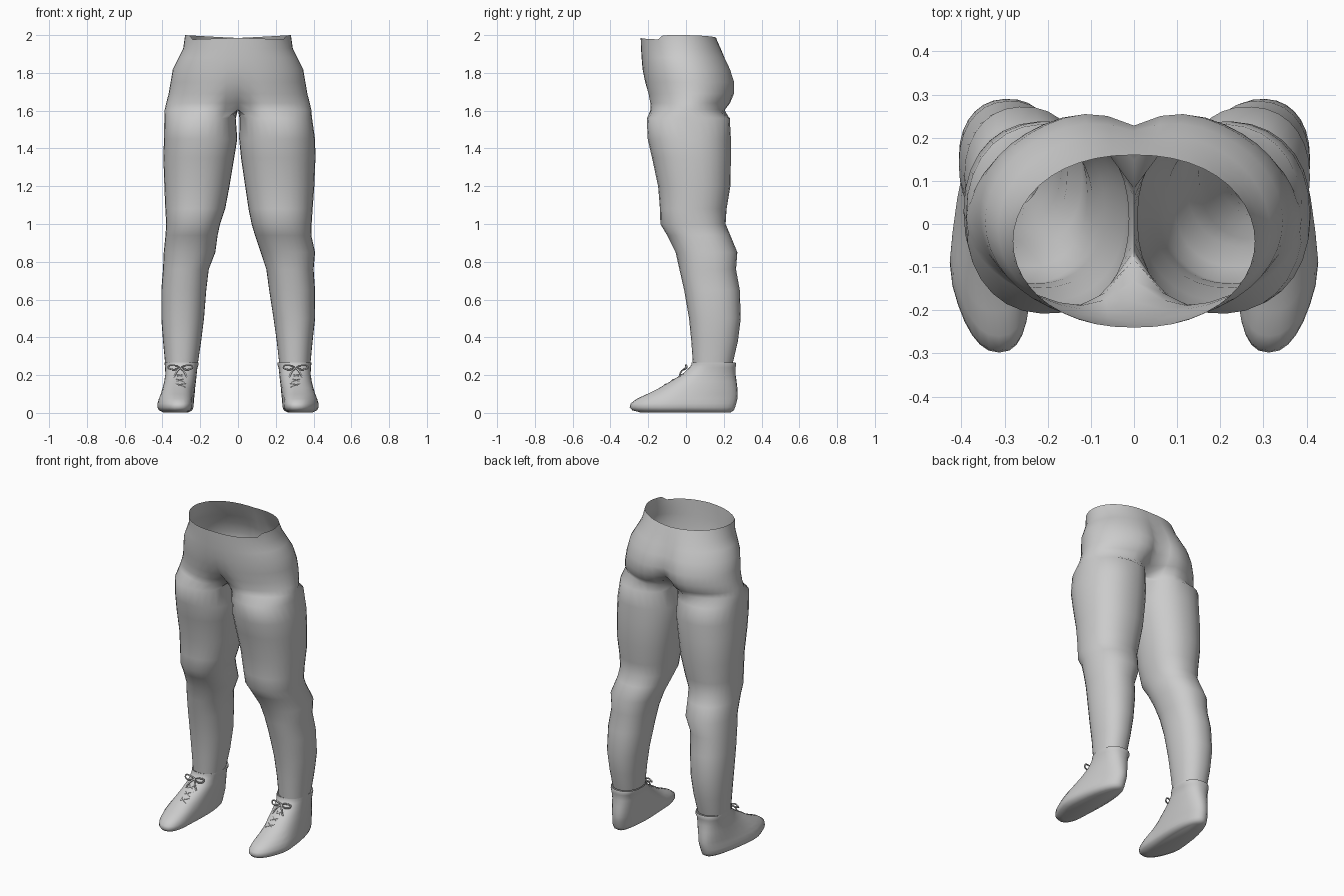
import bpy, bmesh, math
from mathutils import Vector

if "Cube" in bpy.data.objects:
    bpy.data.objects.remove(bpy.data.objects["Cube"])

grey = bpy.data.materials.new("plain grey")
grey.diffuse_color = (0.6, 0.6, 0.6, 1)
grey.use_nodes = True
grey.node_tree.nodes["Principled BSDF"].inputs["Base Color"].default_value = grey.diffuse_color
ARC, INNER = 22, 8          # points round the outside and the inside of a leg
A0 = 0.75                   # half angle taken by the inside points


def finish(obj, angle=60):
    obj.data.materials.append(grey)
    bpy.ops.object.select_all(action='DESELECT')
    obj.select_set(True)
    bpy.context.view_layer.objects.active = obj
    bpy.ops.object.shade_smooth_by_angle(angle=math.radians(angle))


def new_object(name, bm):
    bmesh.ops.remove_doubles(bm, verts=bm.verts, dist=0.0005)
    bmesh.ops.recalc_face_normals(bm, faces=bm.faces)
    mesh = bpy.data.meshes.new(name)
    bm.to_mesh(mesh)
    bm.free()
    obj = bpy.data.objects.new(name, mesh)
    bpy.context.collection.objects.link(obj)
    return obj


def loft(bm, rows, closed):
    rows = [[bm.verts.new(p) for p in row] for row in rows]
    for a, b in zip(rows, rows[1:]):
        n = len(a)
        for i in range(n if closed else n - 1):
            j = (i + 1) % n
            bm.faces.new((a[i], a[j], b[j], b[i]))
    return rows


def lerp_rows(rows, z):
    for a, b in zip(rows, rows[1:]):
        if b[0] <= z <= a[0]:
            t = (a[0] - z) / (a[0] - b[0])
            return [p + (q - p) * t for p, q in zip(a, b)]


# Hip rows: height, half width, front, back, front centre dent, back cleft
HIPS = [
    (1.985, 0.280, -0.240, 0.160, 0.00, 0.00),
    (1.930, 0.290, -0.238, 0.190, 0.00, 0.01),
    (1.880, 0.315, -0.235, 0.215, 0.00, 0.02),
    (1.820, 0.345, -0.230, 0.245, 0.00, 0.03),
    (1.750, 0.357, -0.222, 0.268, 0.01, 0.04),
    (1.690, 0.367, -0.210, 0.268, 0.03, 0.06),
    (1.640, 0.380, -0.202, 0.248, 0.07, 0.10),
    (1.605, 0.388, -0.202, 0.222, 0.12, 0.14),
]
# Leg rows: height, left inner, left outer, right inner, right outer, front, back
LEGS = [
    (1.560, 0.012, 0.390, 0.008, 0.392, -0.208, 0.232),
    (1.450, 0.004, 0.392, 0.006, 0.408, -0.203, 0.238),
    (1.350, 0.020, 0.395, 0.016, 0.410, -0.180, 0.238),
    (1.200, 0.045, 0.390, 0.038, 0.404, -0.148, 0.235),
    (1.080, 0.068, 0.385, 0.056, 0.395, -0.138, 0.215),
    (1.000, 0.095, 0.380, 0.072, 0.390, -0.136, 0.210),
    (0.940, 0.108, 0.384, 0.090, 0.388, -0.100, 0.235),
    (0.850, 0.120, 0.393, 0.120, 0.408, -0.055, 0.272),
    (0.760, 0.155, 0.397, 0.150, 0.400, -0.035, 0.265),
    (0.650, 0.168, 0.406, 0.165, 0.408, -0.010, 0.285),
    (0.500, 0.180, 0.406, 0.188, 0.408, 0.016, 0.290),
    (0.380, 0.195, 0.397, 0.205, 0.395, 0.028, 0.275),
    (0.265, 0.212, 0.386, 0.218, 0.384, 0.036, 0.248),
]


def hip_arc(side, z, w, front, back, dent, cleft):
    row = []
    for j in range(ARC + 1):
        t = math.pi * j / ARC
        s = max(math.sin(t), 0.0)
        x = w * s ** 0.9
        y = (front + back) / 2 - (back - front) / 2 * math.cos(t)
        near = max(0, 1 - x / 0.16) ** 2
        y += near * (dent if t < math.pi / 2 else -cleft)
        # the waist edge rises at the sides
        dz = 0.015 * math.sin(t) * (1 if t > 1 else -0.6) if z > 1.95 else 0
        row.append((side * x, y, z + dz))
    return row


def leg_ring(side, z, inner, outer, front, back):
    cx, rx = (inner + outer) / 2, (outer - inner) / 2
    cy, ry = (front + back) / 2, (back - front) / 2
    angles = [A0 + (2 * math.pi - 2 * A0) * j / ARC for j in range(ARC + 1)]
    angles += [-A0 + 2 * A0 * k / INNER for k in range(1, INNER)]
    ring = []
    for a in angles:
        c, s = math.cos(a), math.sin(a)
        ring.append((side * (cx - rx * math.copysign(abs(c) ** 0.9, c)),
                     cy - ry * math.copysign(abs(s) ** 0.9, s), z))
    return ring


# Trousers: two halves joined on the centre line, each running into a leg
bm = bmesh.new()
for side in (-1, 1):
    arcs = [hip_arc(side, *r) for r in HIPS]
    loft(bm, arcs, False)
    top = list(arcs[-1])
    y0, y1 = top[-1][1], top[0][1]
    top += [(0, y0 + (y1 - y0) * k / INNER, 1.605) for k in range(1, INNER)]
    rings = [top]
    for z, li, lo, ri, ro, f, b in LEGS:
        rings.append(leg_ring(side, z, *((li, lo) if side < 0 else (ri, ro)), f, b))
    loft(bm, rings, True)
finish(new_object("trousers", bm), 75)

# Shoe rows: height, inner, outer, front, back
SHOE = [
    (0.268, 0.208, 0.388, 0.030, 0.262),
    (0.255, 0.208, 0.388, 0.028, 0.266),
    (0.240, 0.215, 0.386, 0.018, 0.262),
    (0.205, 0.220, 0.390, -0.020, 0.262),
    (0.165, 0.225, 0.400, -0.085, 0.268),
    (0.130, 0.230, 0.410, -0.145, 0.272),
    (0.100, 0.232, 0.418, -0.205, 0.274),
    (0.075, 0.235, 0.425, -0.260, 0.272),
    (0.050, 0.236, 0.430, -0.293, 0.266),
    (0.030, 0.238, 0.430, -0.298, 0.260),
    (0.014, 0.245, 0.422, -0.285, 0.254),
    (0.002, 0.268, 0.398, -0.240, 0.235),
]


def shoe_ring(side, z, inner, outer, front, back, n=32):
    cx, rx = (inner + outer) / 2, (outer - inner) / 2
    cy, ry = (front + back) / 2, (back - front) / 2
    low = min(1, max(0, (0.24 - z) / 0.16))
    ring = []
    for i in range(n):
        a = 2 * math.pi * i / n
        c, s = math.cos(a), math.sin(a)
        y = cy - ry * math.copysign(abs(s) ** 0.85, s)
        heel = min(1, max(0, (y + 0.10) / 0.36))      # 0 at the ball, 1 at the heel
        toe = min(1, max(0, (-0.12 - y) / 0.18))
        w = rx * (1 - 0.18 * low * heel)
        x = cx + w * math.copysign(abs(c) ** 0.85, c) - low * (0.025 * heel + 0.022 * toe)
        ring.append((side * x, y, z))
    return ring


def lace(name, side, paths, radius):
    curve = bpy.data.curves.new(name, 'CURVE')
    curve.dimensions = '3D'
    curve.bevel_depth = radius
    curve.bevel_resolution = 1
    curve.resolution_u = 5
    for path in paths:
        sp = curve.splines.new('BEZIER')
        sp.bezier_points.add(len(path) - 1)
        for bp, (x, y, z) in zip(sp.bezier_points, path):
            bp.co = (side * x, y, z)
            bp.handle_left_type = bp.handle_right_type = 'AUTO'
    obj = bpy.data.objects.new(name, curve)
    bpy.context.collection.objects.link(obj)
    bpy.ops.object.select_all(action='DESELECT')
    obj.select_set(True)
    bpy.context.view_layer.objects.active = obj
    bpy.ops.object.convert(target='MESH')
    finish(bpy.context.view_layer.objects.active)


for side, word in ((-1, "left"), (1, "right")):
    # Shoe: open at the ankle, closed sole
    bm = bmesh.new()
    rows = loft(bm, [shoe_ring(side, *r) for r in SHOE], True)
    bm.faces.new(rows[-1])
    finish(new_object(word + "_shoe", bm), 60)

    # Bow: a knot with a loop and a loose end on each side
    k = Vector((0.305, 0.004, 0.238))
    paths = []
    for d in (-1, 1):
        offs = [(0, 0, 0), (0.035, -0.006, 0.014), (0.064, -0.002, 0.006),
                (0.045, -0.016, -0.008), (0, -0.004, -0.002)]
        paths.append([k + Vector((d * x, y, z)) for x, y, z in offs])
        offs = [(0, -0.004, 0), (0.020, -0.030, -0.020), (0.036, -0.040, -0.052)]
        paths.append([k + Vector((d * x, y, z)) for x, y, z in offs])
    lace(word + "_bow", side, paths, 0.0045)

    # Crossed laces down the instep
    paths = []
    for n in range(3):
        z = 0.205 - 0.025 * n
        front = lerp_rows(SHOE, z)[3]
        for d in (-1, 1):
            paths.append([(0.308 - d * 0.030, front + 0.012, z),
                          (0.308, front - 0.010, z - 0.006),
                          (0.308 + d * 0.030, front - 0.020, z - 0.020)])
    lace(word + "_crossed_laces", side, paths, 0.0035)
